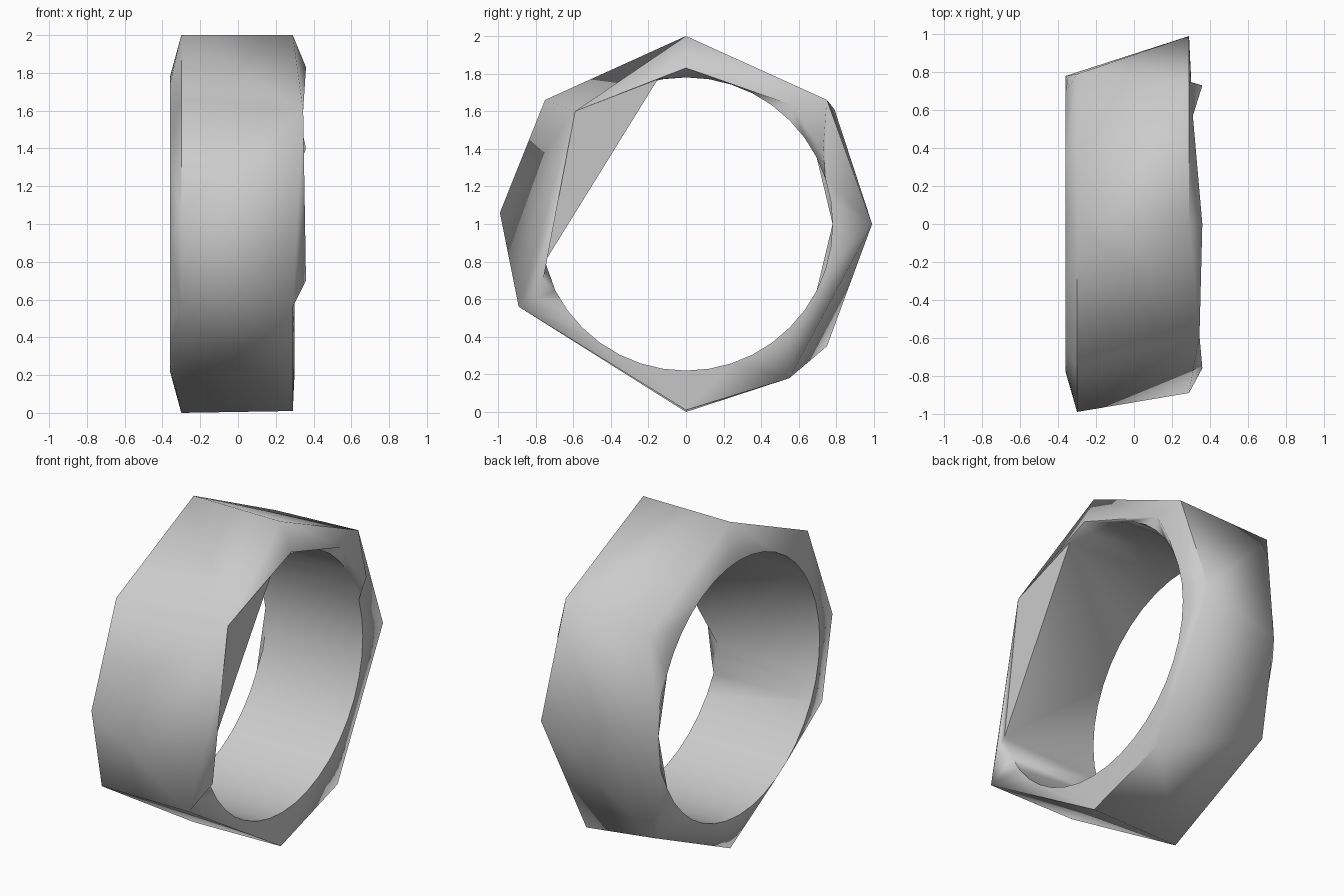
import bpy, bmesh, math
from mathutils import Vector

if "Cube" in bpy.data.objects:
    bpy.data.objects.remove(bpy.data.objects["Cube"])

CZ = 1.0  # ring axis height (axis runs along x)


def ang(p):
    a = math.atan2(p[2] - CZ, p[1]) % (2 * math.pi)
    return 0.0 if a > 2 * math.pi - 1e-4 else a


def loop(points):
    return sorted(points, key=ang)


def rim(x, r, skip=()):
    """Bore edge circle, leaving out the angles inside the skip ranges."""
    pts = []
    for i in range(40):
        t = math.radians(i * 9)
        if not any(lo < i * 9 < hi for lo, hi in skip):
            pts.append((x, r * math.cos(t), CZ + r * math.sin(t)))
    return pts


# bore edges: full circle on the left, one straight-cut arc on the right
cut = [(0.34, -0.15, 1.77), (0.31, -0.75, 0.80)]
left_rim = loop(rim(-0.36, 0.78))
right_rim = loop(rim(0.30, 0.78, [(93, 202)]) + cut)

# faceted outer corners
left_outer = loop([(-0.36, 0.78, 1.0), (-0.30, 0.79, 1.61), (-0.30, 0, 2),
                   (-0.30, -0.75, 1.66), (-0.30, -0.99, 1.06),
                   (-0.30, -0.89, 0.56), (-0.30, 0, 0), (-0.30, 0.75, 0.35)])
right_outer = loop([(0.29, 0.99, 1.0), (0.29, 0.75, 1.66), (0.29, 0, 2),
                    (0.345, -0.59, 1.60), (0.29, -0.89, 0.56),
                    (0.29, 0, 0.01), (0.29, 0.55, 0.18)])

# raised corners on the right face, joined by the bore edge below
peaks = [(0.36, 0.73, 1.40), (0.31, 0.57, 1.63), (0.36, 0, 1.83),
         (0.345, -0.59, 1.60), (0.36, -0.76, 0.70)]
ridge = loop(peaks + rim(0.30, 0.78, [(19, 206)]))

bm = bmesh.new()
cache = {}


def vert(p):
    k = tuple(round(c, 4) for c in p)
    if k not in cache:
        cache[k] = bm.verts.new(k)
    return cache[k]


def bridge(a, b):
    """Triangle strip between two closed loops, shortest diagonal first."""
    n, m, i, j = len(a), len(b), 0, 0
    while i < n or j < m:
        p, q = a[i % n], b[j % m]
        pn, qn = a[(i + 1) % n], b[(j + 1) % m]
        da = (Vector(pn) - Vector(q)).length
        db = (Vector(p) - Vector(qn)).length
        if j >= m or (i < n and da <= db):
            i += 1
            r = pn
        else:
            j += 1
            r = qn
        tri = [vert(p), vert(q), vert(r)]
        if len(set(tri)) == 3 and not bm.faces.get(tri):
            bm.faces.new(tri)


# left face, outer wall, right face, raised edge, bore
bridge(left_rim, left_outer)
bridge(left_outer, right_outer)
bridge(right_outer, ridge)
bridge(ridge, right_rim)
bridge(right_rim, left_rim)
bmesh.ops.recalc_face_normals(bm, faces=bm.faces)

me = bpy.data.meshes.new("faceted_ring")
bm.to_mesh(me)
bm.free()
ring = bpy.data.objects.new("faceted_ring", me)
bpy.context.collection.objects.link(ring)
bpy.context.view_layer.objects.active = ring
ring.select_set(True)
bpy.ops.object.shade_smooth_by_angle(angle=math.radians(75))
